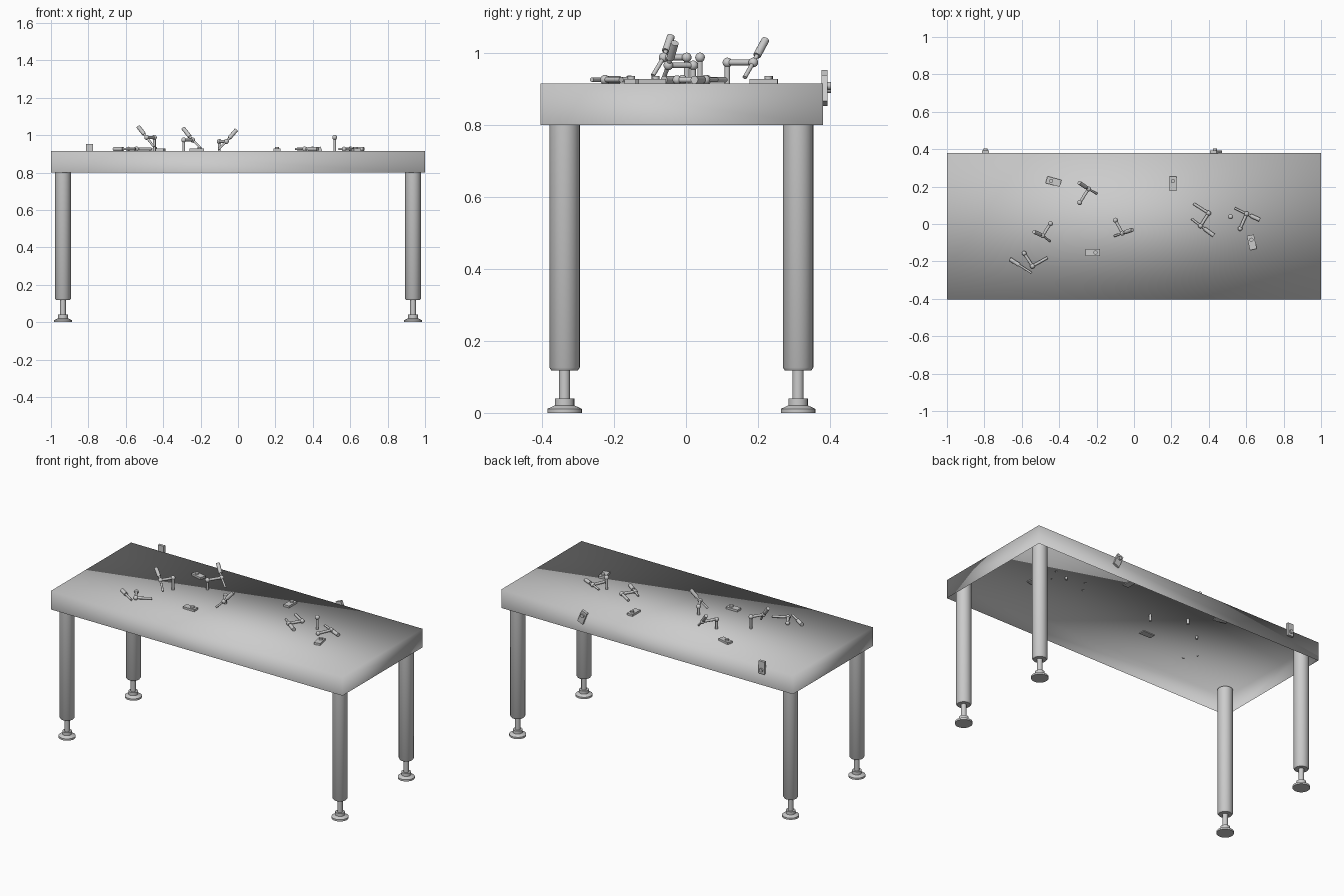
import bpy, bmesh, math
from mathutils import Vector, Matrix

if "Cube" in bpy.data.objects:
    bpy.data.objects.remove(bpy.data.objects["Cube"])

TOP = 0.915


def finish(name, bm, smooth=True, angle=35):
    me = bpy.data.meshes.new(name)
    bm.to_mesh(me)
    bm.free()
    ob = bpy.data.objects.new(name, me)
    bpy.context.collection.objects.link(ob)
    if smooth:
        bpy.ops.object.select_all(action='DESELECT')
        ob.select_set(True)
        bpy.context.view_layer.objects.active = ob
        bpy.ops.object.shade_smooth_by_angle(angle=math.radians(angle))
    return ob


def add_rod(bm, a, b, r, sides=14):
    """Closed cylinder from point a to point b."""
    a, b = Vector(a), Vector(b)
    d = b - a
    m = Matrix.Translation((a + b) / 2) @ d.to_track_quat('Z', 'Y').to_matrix().to_4x4()
    bmesh.ops.create_cone(bm, cap_ends=True, segments=sides, radius1=r, radius2=r,
                          depth=d.length, matrix=m)


def add_ball(bm, p, r=0.0135):
    bmesh.ops.create_uvsphere(bm, u_segments=14, v_segments=8, radius=r,
                              matrix=Matrix.Translation(p))


# Tabletop: open-bottomed shell with soft shading over its edges
bm = bmesh.new()
bmesh.ops.create_cube(bm, size=1, matrix=Matrix.Translation((0, -0.012, 0.8575))
                      @ Matrix.Diagonal((2, 0.785, 0.115, 1)))
bmesh.ops.delete(bm, geom=[f for f in bm.faces if f.normal.z < -0.5], context='FACES_ONLY')
for f in bm.faces:
    f.smooth = True
finish("tabletop", bm, smooth=False)

# Legs with levelling feet, turned from one profile
PROFILE = [(0, 0), (0.048, 0), (0.048, 0.011), (0.027, 0.021), (0.027, 0.04), (0.0155, 0.04),
           (0.0155, 0.118), (0.037, 0.118), (0.0425, 0.126), (0.0425, 0.908), (0, 0.908)]


def leg(name, x, y):
    bm = bmesh.new()
    vs = [bm.verts.new((r, 0, z)) for r, z in PROFILE]
    es = [bm.edges.new(p) for p in zip(vs, vs[1:])]
    bmesh.ops.spin(bm, geom=vs + es, axis=(0, 0, 1), cent=(0, 0, 0),
                   angle=2 * math.pi, steps=24)
    bmesh.ops.remove_doubles(bm, verts=bm.verts, dist=1e-5)
    bmesh.ops.recalc_face_normals(bm, faces=bm.faces)
    finish(name, bm).location = (x, y, 0)


for side, x in (("left", -0.936), ("right", 0.936)):
    leg("front_leg_" + side, x, -0.3375)
    leg("back_leg_" + side, x, 0.3115)


# Small plates with a round knob, long axis along local y
def plate(name, loc, rot):
    bm = bmesh.new()
    bmesh.ops.create_cube(bm, size=1, matrix=Matrix.Translation((0, 0, 0.004))
                          @ Matrix.Diagonal((0.038, 0.078, 0.017, 1)))
    add_rod(bm, (0, 0.014, 0.01), (0, 0.014, 0.022), 0.011, 18)
    ob = finish(name, bm)
    ob.location = loc
    ob.rotation_euler = [math.radians(a) for a in rot]


for i, (x, y, a) in enumerate([(-0.43, 0.227, 75), (0.208, 0.215, 0),
                               (-0.22, -0.152, -90), (0.63, -0.098, 12)]):
    plate(f"top_plate_{i + 1}", (x, y, TOP), (0, 0, a))
plate("back_edge_plate_1", (-0.793, 0.3805, 0.914), (90, 180, 180))
plate("back_edge_plate_2", (0.438, 0.3805, 0.896), (-90, 22 + 180, 0))
for n, spin in (("back_edge_plate_1", 180), ("back_edge_plate_2", 22)):
    # plate face turned to +y, then spun about the outward axis
    bpy.data.objects[n].rotation_euler = (
        Matrix.Rotation(math.radians(-spin), 3, 'Y')
        @ Matrix(((-1, 0, 0), (0, 0, 1), (0, 1, 0)))).to_euler()


# Jointed holders: post, joint balls, arm, and a handle in line with a thin rod
def post(name, foot, head):
    bm = bmesh.new()
    add_rod(bm, foot, head, 0.0075)
    add_ball(bm, head)
    finish(name, bm)


def arm(name, a, b):
    bm = bmesh.new()
    add_rod(bm, a, b, 0.008)
    add_ball(bm, a, 0.0125)
    add_ball(bm, b)
    finish(name, bm)


def handle(name, grip, joint, tip):
    g, j = Vector(grip), Vector(joint)
    bm = bmesh.new()
    add_rod(bm, g, g.lerp(j, 0.7), 0.011)
    add_rod(bm, g.lerp(j, 0.6), j, 0.006)
    add_rod(bm, j, tip, 0.006)
    finish(name, bm)


# Standing holders: joint 1, joint 2, grip end, rod tip
STANDING = [((-0.29, 0.115, 0.974), (-0.243, 0.187, 0.974), (-0.293, 0.221, 1.037), (-0.2, 0.163, 0.932)),
            ((-0.447, 0.002, 0.988), (-0.488, -0.062, 0.988), (-0.534, -0.042, 1.046), (-0.45, -0.092, 0.938)),
            ((-0.1, 0.02, 0.966), (-0.062, -0.049, 0.966), (-0.009, -0.031, 1.028), (-0.104, -0.064, 0.925))]
for i, (j1, j2, grip, tip) in enumerate(STANDING):
    post(f"standing_post_{i + 1}", (j1[0], j1[1], j1[2] - 0.09), j1)
    arm(f"standing_arm_{i + 1}", j1, j2)
    handle(f"standing_handle_{i + 1}", grip, j2, tip)
post("standing_post_4", (0.517, 0.039, 0.9), (0.517, 0.039, 0.988))

# Holders lying flat on the tabletop
Z = 0.926


def flat(*xy):
    return [(x, y, Z) for x, y in xy]


post("lying_post_1", *flat((-0.463, -0.18), (-0.543, -0.225)))
arm("lying_arm_1", *flat((-0.587, -0.157), (-0.543, -0.225)))
handle("lying_handle_1", *flat((-0.664, -0.187), (-0.593, -0.233), (-0.548, -0.262)))
post("lying_post_2", *flat((0.318, 0.109), (0.399, 0.058)))
arm("lying_arm_2", *flat((0.399, 0.058), (0.356, -0.01)))
handle("lying_handle_2", *flat((0.426, -0.061), (0.356, -0.01), (0.308, 0.028)))
arm("lying_arm_3", *flat((0.567, -0.025), (0.602, 0.054)))
handle("lying_handle_3", *flat((0.672, 0.023), (0.602, 0.054), (0.538, 0.085)))
